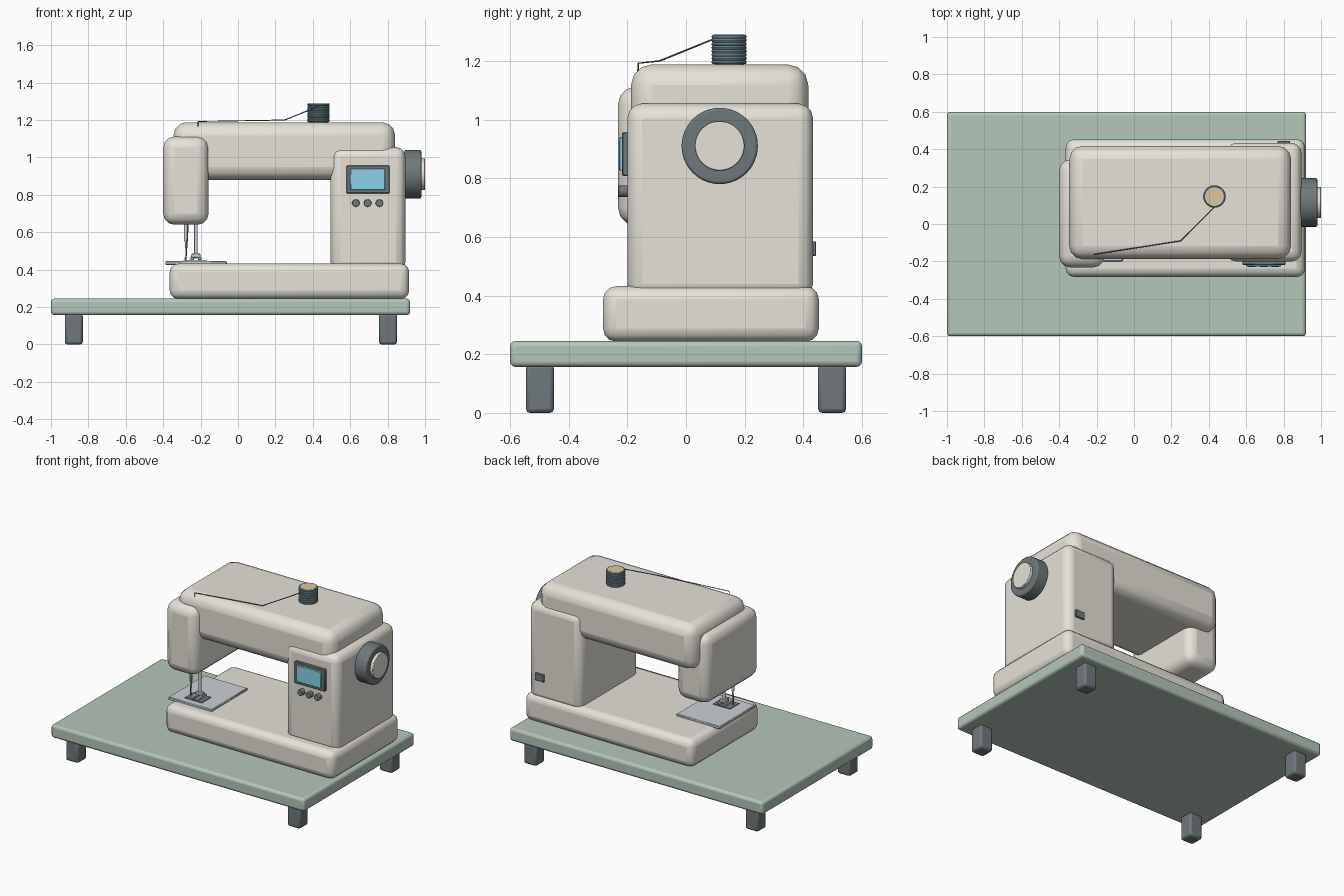
import bpy, math

if "Cube" in bpy.data.objects:
    bpy.data.objects.remove(bpy.data.objects["Cube"])


def material(name, rgb):
    m = bpy.data.materials.new(name)
    m.diffuse_color = (*rgb, 1)
    m.use_nodes = True
    m.node_tree.nodes["Principled BSDF"].inputs["Base Color"].default_value = m.diffuse_color
    return m


CREAM = material("cream", (0.79, 0.76, 0.69))
GREEN = material("green", (0.46, 0.57, 0.49))
DARK = material("dark", (0.16, 0.19, 0.20))
BLUE = material("screen_blue", (0.25, 0.65, 0.80))
STEEL = material("steel", (0.60, 0.64, 0.68))
TEAL = material("thread_teal", (0.20, 0.32, 0.37))
TAN = material("wood", (0.74, 0.56, 0.36))


def finish(o, name, mat, bevel=0, segs=3):
    o.name = name
    o.data.materials.append(mat)
    if bevel:
        b = o.modifiers.new("bevel", 'BEVEL')
        b.width, b.segments = bevel, segs
        b.limit_method = 'ANGLE'
    bpy.ops.object.shade_smooth_by_angle(angle=math.radians(40))
    return o


def box(name, x, y, z, mat, bevel=0, segs=3):
    """Box from (min, max) ranges on each axis."""
    bpy.ops.mesh.primitive_cube_add(size=1, location=[(r[0] + r[1]) / 2 for r in (x, y, z)])
    o = bpy.context.object
    o.scale = [r[1] - r[0] for r in (x, y, z)]
    bpy.ops.object.transform_apply(location=False, rotation=False, scale=True)
    return finish(o, name, mat, bevel, segs)


def cyl(name, centre, r, depth, mat, axis='Z', bevel=0, sides=32):
    rot = {'X': (0, math.pi / 2, 0), 'Y': (math.pi / 2, 0, 0), 'Z': (0, 0, 0)}[axis]
    bpy.ops.mesh.primitive_cylinder_add(vertices=sides, radius=r, depth=depth,
                                        location=centre, rotation=rot)
    return finish(bpy.context.object, name, mat, bevel, 2)


def strand(name, pts, r=0.003):
    cu = bpy.data.curves.new(name, 'CURVE')
    cu.dimensions = '3D'
    cu.bevel_depth, cu.bevel_resolution = r, 1
    s = cu.splines.new('POLY')
    s.points.add(len(pts) - 1)
    for p, c in zip(s.points, pts):
        p.co = (*c, 1)
    o = bpy.data.objects.new(name, cu)
    bpy.context.collection.objects.link(o)
    cu.materials.append(DARK)


# table and legs
box("table_top", (-1, 0.92), (-0.6, 0.6), (0.157, 0.245), GREEN, 0.018)
for cx in (-0.878, 0.802):
    for cy in (-0.498, 0.498):
        box("table_leg", (cx - 0.048, cx + 0.048), (cy - 0.048, cy + 0.048), (0, 0.165), DARK, 0.014, 2)

# machine body
box("machine_base", (-0.365, 0.915), (-0.283, 0.453), (0.243, 0.432), CREAM, 0.045)
box("pillar", (0.495, 0.895), (-0.2, 0.433), (0.39, 1.055), CREAM, 0.05)
box("arm", (-0.345, 0.84), (-0.187, 0.417), (0.88, 1.188), CREAM, 0.07)
box("head", (-0.4, -0.157), (-0.232, 0.345), (0.64, 1.112), CREAM, 0.06)

# needle plate, presser foot and needle
box("needle_plate", (-0.388, -0.06), (-0.2, 0.19), (0.425, 0.446), STEEL, 0.004, 1)
box("feed_slot", (-0.295, -0.165), (-0.155, -0.055), (0.44, 0.450), DARK)
cyl("presser_bar", (-0.225, -0.09, 0.57), 0.009, 0.22, STEEL, sides=16)
cyl("needle_bar", (-0.278, -0.11, 0.62), 0.01, 0.14, STEEL, sides=16)
bpy.ops.mesh.primitive_cone_add(vertices=12, radius1=0.001, radius2=0.006, depth=0.12,
                                location=(-0.278, -0.11, 0.5))
finish(bpy.context.object, "needle", STEEL)
box("foot_ankle", (-0.25, -0.2), (-0.105, -0.075), (0.465, 0.485), STEEL, 0.003, 1)
for tx in (-0.245, -0.205):
    box("foot_toe", (tx - 0.01, tx + 0.01), (-0.16, -0.06), (0.452, 0.467), STEEL, 0.003, 1)

# display panel and buttons
box("display_frame", (0.58, 0.81), (-0.219, -0.19), (0.808, 0.957), DARK, 0.004, 1)
box("display_screen", (0.6, 0.787), (-0.228, -0.21), (0.826, 0.94), BLUE, 0.003, 1)
for bx in (0.63, 0.693, 0.756):
    cyl("button", (bx, -0.211, 0.756), 0.02, 0.04, DARK, 'Y', 0.003)

# hand wheel and rear socket
cyl("hand_wheel", (0.935, 0.115, 0.91), 0.13, 0.09, DARK, 'X', 0.008, 48)
cyl("wheel_hub", (0.98, 0.115, 0.91), 0.084, 0.04, CREAM, 'X', 0.004, 48)
box("power_socket", (0.768, 0.835), (0.42, 0.444), (0.535, 0.585), DARK, 0.003, 1)

# spool with wound thread
cyl("spool_core", (0.43, 0.147, 1.235), 0.05, 0.108, TAN)
for i in range(8):
    bpy.ops.mesh.primitive_torus_add(location=(0.43, 0.147, 1.196 + i * 0.0123), major_radius=0.053,
                                     minor_radius=0.0072, major_segments=36, minor_segments=8)
    finish(bpy.context.object, "spool_thread_ring", TEAL)

# thread from spool to head, then down to the needle
strand("upper_thread", [(0.43, 0.09, 1.273), (0.25, -0.09, 1.2), (-0.213, -0.163, 1.192), (-0.215, -0.165, 1.09)])
strand("needle_thread", [(-0.265, -0.13, 0.66), (-0.277, -0.117, 0.47), (-0.285, -0.11, 0.455)])
